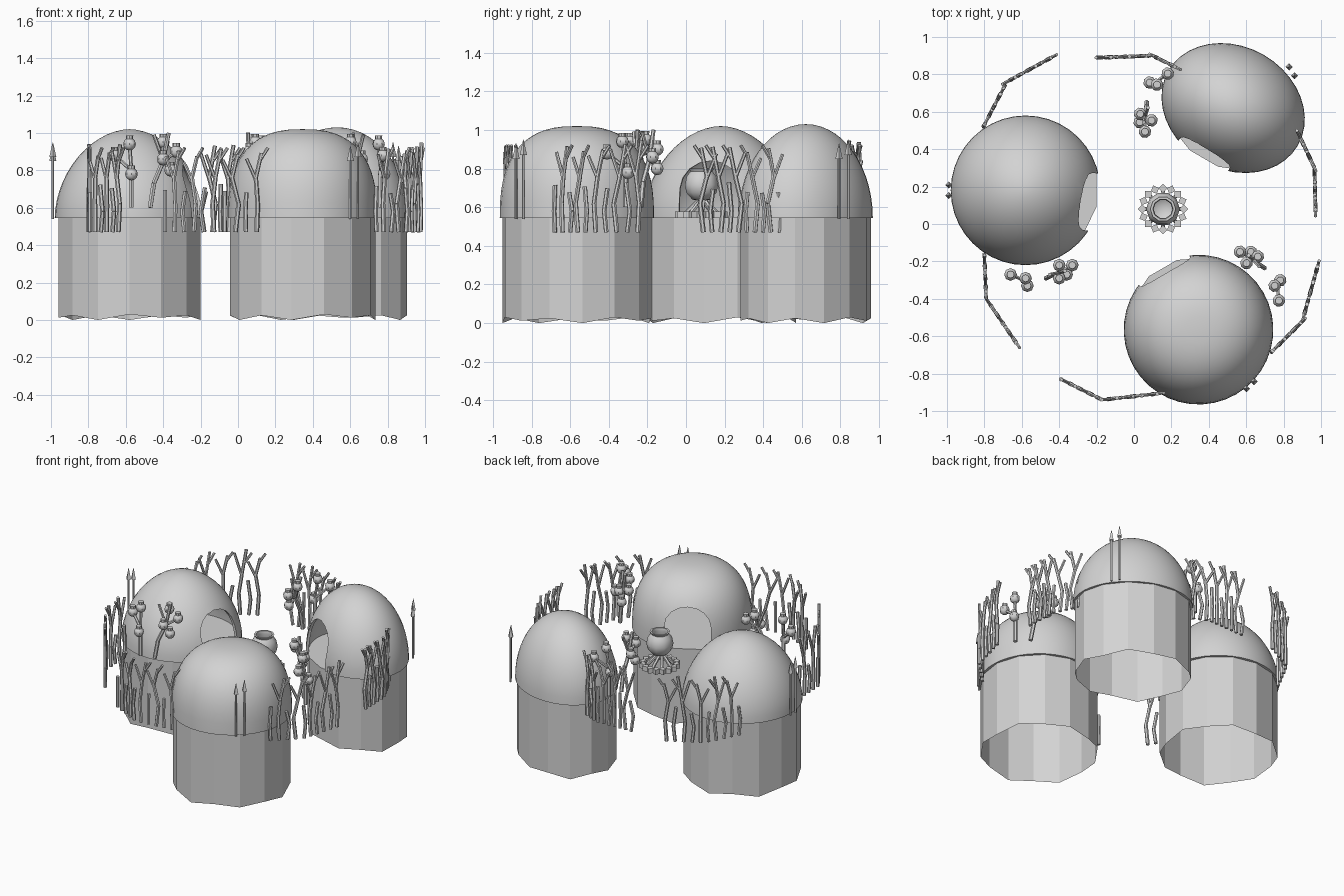
import bpy, bmesh, math, random
from mathutils import Vector, Matrix

random.seed(4)
if "Cube" in bpy.data.objects:
    bpy.data.objects.remove(bpy.data.objects["Cube"])

clay = bpy.data.materials.new("clay_grey")
clay.use_nodes = True
GREY = (0.65, 0.65, 0.65, 1)
clay.diffuse_color = GREY
clay.node_tree.nodes["Principled BSDF"].inputs["Base Color"].default_value = GREY


def finish(name, bm, smooth=None):
    """Turn a bmesh into a named object."""
    mesh = bpy.data.meshes.new(name)
    bm.to_mesh(mesh)
    bm.free()
    mesh.materials.append(clay)
    ob = bpy.data.objects.new(name, mesh)
    bpy.context.collection.objects.link(ob)
    if smooth:
        shade(ob, smooth)
    return ob


def activate(ob):
    bpy.ops.object.select_all(action='DESELECT')
    ob.select_set(True)
    bpy.context.view_layer.objects.active = ob


def shade(ob, degrees):
    activate(ob)
    bpy.ops.object.shade_smooth_by_angle(angle=math.radians(degrees))


def rod(bm, a, b, r1, r2=None, sides=6):
    """Tapered rod between two points."""
    a, b = Vector(a), Vector(b)
    d = b - a
    m = Matrix.Translation((a + b) / 2) @ d.to_track_quat('Z', 'Y').to_matrix().to_4x4()
    bmesh.ops.create_cone(bm, cap_ends=True, segments=sides, radius1=r1,
                          radius2=r1 if r2 is None else r2, depth=d.length, matrix=m)


def ball(bm, p, r):
    bmesh.ops.create_uvsphere(bm, u_segments=8, v_segments=6, radius=r,
                              matrix=Matrix.Translation(p))


def plinth(name, m):
    """Faceted hollow drum with a floor and an uneven lower rim."""
    bm = bmesh.new()
    bmesh.ops.create_cone(bm, cap_ends=True, segments=14, radius1=0.39, radius2=0.39,
                          depth=0.53, matrix=Matrix.Translation((0, 0, 0.285)))
    bottom = [f for f in bm.faces if f.normal.z < -0.5]
    bmesh.ops.delete(bm, geom=bottom, context='FACES_ONLY')
    for i, v in enumerate(v for v in bm.verts if v.co.z < 0.1):
        v.co.z = (0.0, 0.025, 0.012, 0.03)[i % 4]
    bm.transform(m)
    finish(name, bm)


def dome(name, m, power, height, door):
    """Rounded shell with an arched doorway."""
    bm = bmesh.new()
    bmesh.ops.create_uvsphere(bm, u_segments=40, v_segments=28, radius=1)
    bmesh.ops.delete(bm, geom=[v for v in bm.verts if v.co.z < -0.01], context='VERTS')
    for v in bm.verts:
        rho = math.hypot(v.co.x, v.co.y)
        k = 0.4 * rho ** (2 / power) / rho if rho > 1e-5 else 0
        v.co = (v.co.x * k, v.co.y * k, 0.545 + height * max(v.co.z, 0) ** (2 / power))
    bm.transform(m)
    ob = finish(name, bm)

    # arched cutter extruded along the doorway direction
    bm = bmesh.new()
    w, spring = 0.155, 0.7
    outline = [(-w, 0.5)] + [(-w * math.cos(t * math.pi / 8), spring + 0.14 * math.sin(t * math.pi / 8))
                             for t in range(9)] + [(w, 0.5)]
    face = bm.faces.new([bm.verts.new((0.1, y, z)) for y, z in outline])
    out = bmesh.ops.extrude_face_region(bm, geom=[face])
    bmesh.ops.translate(bm, vec=(0.5, 0, 0),
                        verts=[g for g in out["geom"] if isinstance(g, bmesh.types.BMVert)])
    bmesh.ops.recalc_face_normals(bm, faces=bm.faces)
    bm.transform(Matrix.Translation(m.translation) @ Matrix.Rotation(math.radians(door), 4, 'Z'))
    cutter = finish("door_cutter", bm)
    cutter.hide_render = True

    activate(ob)
    shell = ob.modifiers.new("shell", 'SOLIDIFY')
    shell.thickness, shell.offset = 0.02, -1
    cut = ob.modifiers.new("doorway", 'BOOLEAN')
    cut.operation, cut.object, cut.solver = 'DIFFERENCE', cutter, 'EXACT'
    for mod in ("shell", "doorway"):
        bpy.ops.object.modifier_apply(modifier=mod)
    bpy.data.objects.remove(cutter)
    shade(ob, 40)


def spears(name, centre, angle, radius):
    """Pair of spears leaning on the back wall."""
    bm = bmesh.new()
    for side, top in ((-0.028, 0.85), (0.028, 0.87)):
        p = Matrix.Rotation(math.radians(angle), 3, 'Z') @ Vector((radius, side, 0)) + centre
        up = Vector((0, 0, 1))
        rod(bm, p + up * 0.54, p + up * top, 0.007)
        rod(bm, p + up * top, p + up * (top + 0.08), 0.019, 0.001, 4)
    finish(name, bm)


def fence(name, path):
    """Row of bent sticks, every second one tall and forked."""
    bm = bmesh.new()
    pts = [Vector((x, y, 0)) for x, y in path]
    first, second = (pts[1] - pts[0]).length, (pts[2] - pts[1]).length
    count = 10
    for i in range(count):
        d = (first + second) * i / (count - 1)
        p = pts[0].lerp(pts[1], d / first) if d < first else pts[1].lerp(pts[2], (d - first) / second)
        along = ((pts[1] - pts[0]) if d < first else (pts[2] - pts[1])).normalized()
        lean = lambda s, z: p + along * s + Vector((0, 0, z))
        j = random.uniform(-0.018, 0.018)
        if i % 2:
            top = random.uniform(0.87, 0.95)
            rod(bm, lean(0, 0.47), lean(j, 0.62), 0.013)
            rod(bm, lean(j, 0.62), lean(-j, 0.76), 0.012)
            rod(bm, lean(-j, 0.76), lean(0.03 - j, top), 0.011)
            rod(bm, lean(-j, 0.75), lean(-0.05 - j, top - 0.03), 0.010, 0.009)
            rod(bm, lean(0.02 - j, 0.85), lean(0.065 - j, 0.92), 0.009)
        else:
            rod(bm, lean(0, 0.47), lean(j, 0.58), 0.012)
            rod(bm, lean(j, 0.58), lean(-j / 2, random.uniform(0.67, 0.73)), 0.012)
    finish(name, bm, 35)


def totems(name, m):
    """Two branching poles hung with gourds, in hut space."""
    bm = bmesh.new()
    fork, crown = (0.01, -0.49, 0.8), (0.18, -0.44, 0.85)
    gourds_a = [(-0.08, -0.45, 0.88), (0.01, -0.51, 0.78), (0.0, -0.47, 0.94)]
    gourds_b = [(0.25, -0.40, 0.90), (0.18, -0.40, 0.95), (0.18, -0.47, 0.86), (0.22, -0.45, 0.80)]
    rod(bm, (0.01, -0.49, 0.6), fork, 0.014)
    rod(bm, (0.11, -0.47, 0.6), (0.13, -0.46, 0.73), 0.014)
    rod(bm, (0.13, -0.46, 0.73), crown, 0.013)
    rod(bm, crown, (0.21, -0.43, 1.0), 0.011)
    rod(bm, crown, (0.13, -0.45, 0.99), 0.010)
    for start, gourds in ((fork, gourds_a), (crown, gourds_b)):
        for g in gourds:
            rod(bm, start, g, 0.010)
            ball(bm, g, 0.034)
            rod(bm, g, Vector(g) + Vector((0, 0, 0.045)), 0.018, 0.02, 8)
    bm.transform(m)
    finish(name, bm, 35)


# Huts: name, centre, facing, depth scale, roundness, height, door angle, spear angle and radius
huts = [
    ("right", (-0.58, 0.18), 0, 1.0, 1.85, 0.475, -10, 180, 0.41, (0, 0)),
    ("front", (0.345, -0.565), 120, 1.0, 2.55, 0.475, 120, 313, 0.405, (0, 0)),
    ("back", (0.53, 0.62), 240, 0.82, 2.0, 0.485, 238, 32, 0.37, (0.0, -0.11)),
]
for name, c, facing, depth, power, height, door, sa, sr, shift in huts:
    centre = Vector((*c, 0))
    turn = Matrix.Translation(centre) @ Matrix.Rotation(math.radians(facing), 4, 'Z')
    m = turn @ Matrix.Diagonal((depth, 1, 1, 1))
    plinth(name + "_hut_plinth", m)
    dome(name + "_hut_dome", m, power, height, door)
    spears(name + "_hut_spears", centre, sa, sr)
    totems(name + "_hut_totems", Matrix.Translation((*shift, 0)) @ turn)

# Stick fences between the huts
fences = [
    [(-0.80, 0.53), (-0.68, 0.76), (-0.46, 0.88)],
    [(-0.80, -0.17), (-0.79, -0.40), (-0.64, -0.62)],
    [(-0.39, -0.83), (-0.17, -0.94), (0.10, -0.91)],
    [(0.74, -0.68), (0.90, -0.52), (0.975, -0.25)],
    [(-0.18, 0.89), (0.10, 0.90), (0.20, 0.85)],
    [(0.88, 0.48), (0.965, 0.30), (0.97, 0.09)],
]
for i, path in enumerate(fences):
    fence(f"stick_fence_{i + 1}", path)

# Cooking pot: open bowl turned from a profile
hearth = Vector((0.155, 0.08, 0))
profile = [(0.0, 0.63), (0.05, 0.64), (0.082, 0.675), (0.09, 0.715), (0.08, 0.76),
           (0.06, 0.785), (0.068, 0.80), (0.055, 0.80), (0.05, 0.78), (0.07, 0.72), (0.0, 0.66)]
bm = bmesh.new()
verts = [bm.verts.new((r, 0, z)) for r, z in profile]
edges = [bm.edges.new(pair) for pair in zip(verts, verts[1:])]
bmesh.ops.spin(bm, geom=verts + edges, cent=(0, 0, 0), axis=(0, 0, 1), angle=math.tau, steps=10)
bmesh.ops.remove_doubles(bm, verts=bm.verts, dist=0.0005)
bmesh.ops.recalc_face_normals(bm, faces=bm.faces)
bm.transform(Matrix.Translation(hearth))
finish("cooking_pot", bm, 40)

# Ring of stones and crossed firewood under the pot
stones, wood = bmesh.new(), bmesh.new()
for i in range(16):
    spin = Matrix.Translation(hearth) @ Matrix.Rotation(math.tau * i / 16, 4, 'Z')
    bmesh.ops.create_cube(stones, size=0.034, matrix=spin @ Matrix.Translation((0.112, 0, 0.56))
                          @ Matrix.Rotation(math.pi / 4, 4, 'Z'))
    if i % 2 == 0:
        rod(wood, spin @ Vector((0.095, 0, 0.555)), spin @ Vector((0.01, 0.01, 0.64)), 0.012)
finish("hearth_stones", stones)
finish("firewood", wood)
